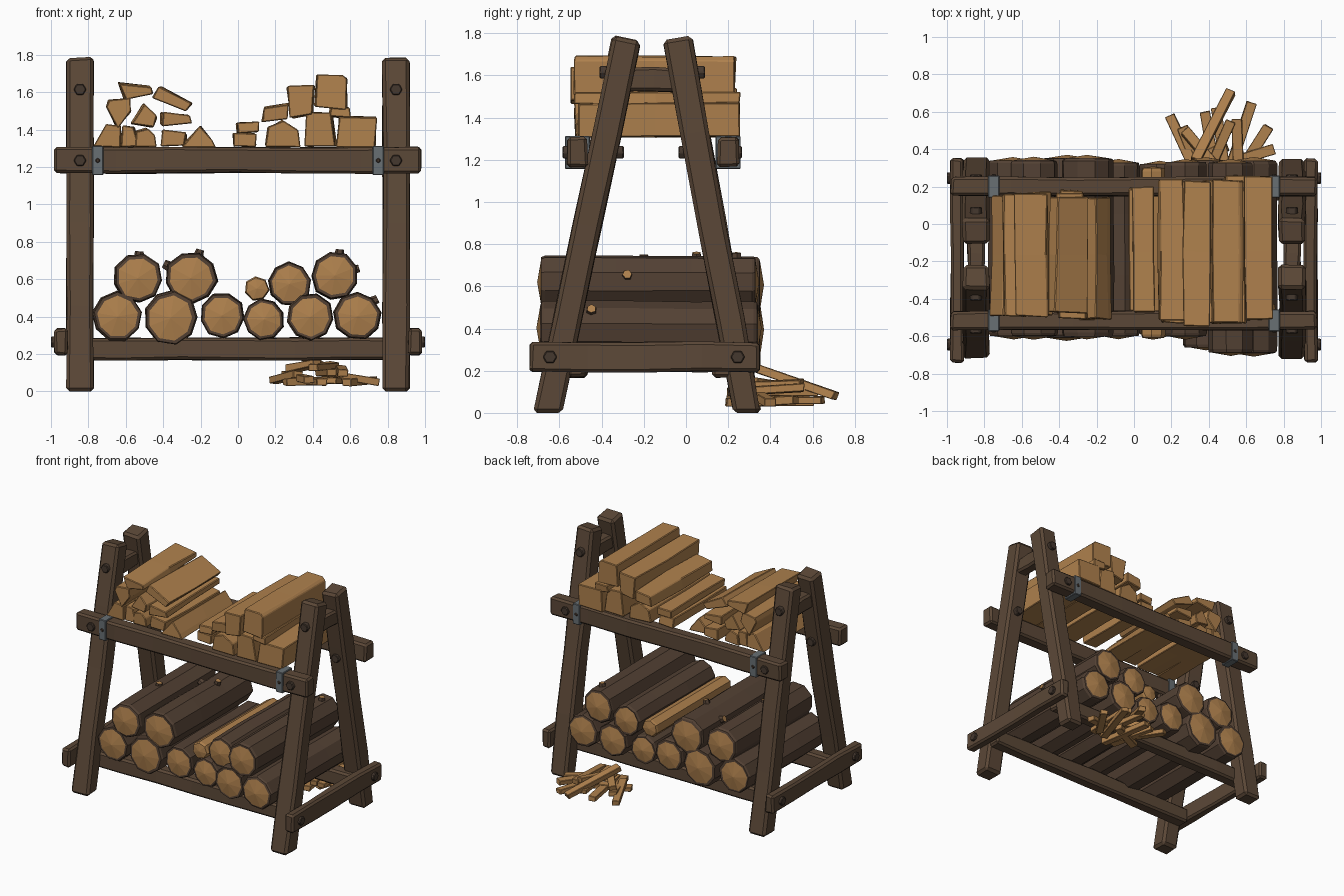
import bpy
import bmesh
import random
from math import cos, sin, pi
from mathutils import Vector

random.seed(4)
if "Cube" in bpy.data.objects:
    bpy.data.objects.remove(bpy.data.objects["Cube"], do_unlink=True)


def material(name, color):
    mat = bpy.data.materials.new(name)
    mat.use_nodes = True
    mat.diffuse_color = (*color, 1)
    mat.node_tree.nodes["Principled BSDF"].inputs["Base Color"].default_value = (*color, 1)
    return mat


TIMBER = material("dark timber", (.105, .064, .038))
BARK = material("bark", (.087, .053, .034))
WOOD = material("cut wood", (.43, .22, .075))
METAL = material("grey metal", (.14, .16, .175))
BOLT = material("dark bolt", (.06, .04, .028))


def jitter(amount):
    return Vector([random.uniform(-amount, amount) for _ in range(3)])


def loft(name, rings, mats, bevel=0.0, bulge=None, wood_ends=False):
    """Skin a row of equal rings and close both ends."""
    mesh = bpy.data.meshes.new(name)
    bm = bmesh.new()
    rows = [[bm.verts.new(p) for p in ring] for ring in rings]
    count = len(rows[0])
    for a, b in zip(rows, rows[1:]):
        for i in range(count):
            j = (i + 1) % count
            bm.faces.new((a[i], a[j], b[j], b[i]))
    caps = [bm.faces.new(rows[0][::-1]), bm.faces.new(rows[-1])]
    bmesh.ops.recalc_face_normals(bm, faces=bm.faces)
    for cap in caps:
        cap.material_index = 1 if wood_ends else 0
    if bulge:
        bmesh.ops.poke(bm, faces=caps, offset=bulge)
    bm.to_mesh(mesh)
    bm.free()
    for mat in mats:
        mesh.materials.append(mat)
    obj = bpy.data.objects.new(name, mesh)
    bpy.context.collection.objects.link(obj)
    if bevel:
        mod = obj.modifiers.new("Worn edges", "BEVEL")
        mod.width = bevel
        mod.segments = 1
        mod.limit_method = "ANGLE"
    return obj


def frame(p0, p1):
    d = (p1 - p0).normalized()
    side = Vector((0, 1, 0)) if abs(d.x) > .9 else Vector((1, 0, 0))
    up = d.cross(side).normalized()
    return up.cross(d), up


def beam(name, p0, p1, w, h, mat=TIMBER, steps=4, rough=.005, bevel=.014, flat_foot=False):
    """Hewn timber between two points."""
    p0, p1 = Vector(p0), Vector(p1)
    side, up = frame(p0, p1)
    rings = []
    for k in range(steps + 1):
        c = p0.lerp(p1, k / steps)
        rings.append([c + side * a * w / 2 + up * b * h / 2 + jitter(rough)
                      for a, b in ((-1, -1), (1, -1), (1, 1), (-1, 1))])
    if flat_foot:
        for p in rings[0]:
            p.z = 0
    return loft(name, rings, [mat], bevel)


def rod(name, p0, p1, r, mats, sides=6, profile=((0, 1), (1, 1)), rough=0.0, **kw):
    """Many-sided rod; profile holds (fraction along, radius factor)."""
    p0, p1 = Vector(p0), Vector(p1)
    side, up = frame(p0, p1)
    turn = random.uniform(0, pi) if rough else 0
    wobble = [1 + random.uniform(-rough, rough) for _ in range(sides)]
    rings = []
    for t, f in profile:
        c = p0.lerp(p1, t) + jitter(rough * r * .5)
        rings.append([c + (side * cos(turn + i * 2 * pi / sides) + up * sin(turn + i * 2 * pi / sides))
                      * r * f * wobble[i] for i in range(sides)])
    return loft(name, rings, mats, **kw)


def bolt(name, p0, p1, r=.034):
    rod(name, p0, p1, r, [BOLT], bevel=.005)


# End frames: leaning legs, spreader, low side rail, bolts
for s, label in ((1, "left"), (-1, "right")):
    x = .845 * s
    beam("front_leg_" + label, (x, -.655, 0), (x, -.28, 1.775), .142, .135, bevel=.018, flat_foot=True)
    beam("back_leg_" + label, (x, .288, 0), (x, -.04, 1.775), .142, .135, bevel=.018, flat_foot=True)
    beam("top_spreader_" + label, (x, -.34, 1.58), (x, .03, 1.58), .09, .115)
    beam("side_rail_" + label, (.945 * s, -.74, .265), (.945 * s, .35, .265), .07, .14)
    for y in (-.645, .245):
        bolt("side_bolt_" + label, (.975 * s, y, .265), (s, y, .265))
    for y0, y1 in ((-.41, -.35), (.03, .09)):
        bolt("spreader_bolt_" + label, (x, y0, 1.615), (x, y1, 1.615))
    for y0, y1 in ((-.585, -.55), (-.35, -.295), (-.035, .02), (.235, .265)):
        bolt("rail_bolt_" + label, (x, y0, 1.235), (x, y1, 1.235))

# Long rails and metal straps
for y, end, out in ((-.515, "front", -1), (.2, "back", 1)):
    beam("upper_rail_" + end, (-.98, y, 1.237), (.98, y, 1.237), .1, .138, steps=6)
    for s in (-1, 1):
        x = .75 * s
        beam("strap_" + end, (x - .03, y, 1.235), (x + .03, y, 1.235), .118, .156, METAL, 1, 0, .004)
        bolt("strap_bolt_" + end, (x, y + .055 * out, 1.235), (x, y + .066 * out, 1.235), .014)
for y, end in ((-.515, "front"), (.175, "back")):
    beam("lower_rail_" + end, (-.91, y, .228), (.91, y, .228), .095, .118, steps=6)

# Round logs: x, z, radius, front end, back end
logs = [(-.645, .4, .132, -.6, .34), (-.36, .395, .145, -.61, .35), (-.085, .405, .12, -.6, .33),
        (.138, .385, .11, -.59, .32), (.385, .4, .126, -.66, .34), (.64, .4, .126, -.69, .34),
        (-.535, .605, .13, -.6, .34), (-.25, .61, .14, -.6, .35),
        (.275, .575, .116, -.6, .33), (.515, .62, .126, -.69, .33)]
bark_profile = ((0, .83), (.002, .95), (.018, 1), (.35, 1.02), (.7, .99), (.982, 1), (.998, .95), (1, .83))
for x, z, r, y0, y1 in logs:
    rod("bark_log", (x, y0, z), (x, y1, z), r, [BARK, WOOD], 9, bark_profile, .04,
        bulge=.018, wood_ends=True)
rod("peeled_log", (.1, -.61, .55), (.1, .3, .55), .066, [WOOD], 7,
    ((0, .9), (.02, 1), (.98, 1), (1, .9)), .06, bulge=.01)

# Cut branch stubs on the logs: base point, outward direction
stubs = [((-.53, -.2, .72), (.1, 0, 1)), ((-.21, .05, .73), (.3, 0, 1)), ((.54, .24, .73), (.1, 0, 1)),
         ((.62, -.28, .65), (1, 0, .3)), ((.72, -.45, .48), (1, 0, .5)), ((-.37, .1, .67), (-1, 0, .5))]
for base, way in stubs:
    base, way = Vector(base), Vector(way).normalized()
    rod("branch_stub", base - way * .03, base + way * .03, .026, [BARK, WOOD], 6,
        ((0, 1.2), (1, .85)), .08, wood_ends=True)


# Split firewood on the upper rails: end outlines as x, z pairs in hundredths
def split_wood(name, outline, y0, y1):
    points = list(zip(outline[::2], outline[1::2]))
    ends = [random.uniform(-.02, .02) for _ in range(2)]
    shift = random.uniform(-.012, .012)
    rings = []
    for k, y in enumerate((y0 + ends[0], (y0 + y1) / 2, y1 + ends[1])):
        rings.append([Vector((x / 100 + shift * k / 2, y, 1 + z / 100)) + jitter(.006) for x, z in points])
    loft(name, rings, [WOOD], .005)


wedges = [(-77, 31, -63, 31, -63, 42, -70, 43), (-63, 31, -53, 31, -56, 41, -62, 42),
          (-55, 31, -43, 31, -44, 37, -48, 41, -54, 39), (-41, 31, -29, 32, -28, 38, -41, 40),
          (-30, 31, -12, 31, -14, 34, -20, 42), (-70, 52, -64, 41, -57, 50, -58, 57, -69, 56),
          (-57, 43, -45, 41, -43, 47, -50, 54), (-41, 42, -25, 44, -26, 48, -40, 49),
          (-64, 65, -60, 56, -45, 59, -46, 63), (-46, 57, -28, 50, -25, 54, -42, 63)]
for outline in wedges:
    split_wood("split_wedge", outline, -.49, .16)

blocks = [(-2, 31, 10, 31, 10, 38, -2, 38), (0, 38, 11, 39, 11, 44, 0, 44),
          (15, 31, 33, 31, 32, 40, 24, 45, 16, 41), (13, 44, 27, 46, 27, 54, 14, 52),
          (28, 46, 40, 48, 41, 64, 26, 63), (36, 31, 52, 31, 50, 49, 37, 49),
          (41, 52, 58, 51, 58, 67, 56, 69, 42, 69), (49, 47, 60, 46, 60, 52, 50, 52),
          (52, 31, 73, 31, 74, 47, 54, 47)]
for i, outline in enumerate(blocks):
    split_wood("split_block", outline, -.48 if i < 2 else -.53, .19 if i < 2 else .24)

# Kindling heap behind the rack: start and end of each stick
sticks = [((.33, .34, .21), (.52, .71, .08)), ((.32, .3, .09), (.19, .58, .06)),
          ((.38, .2, .06), (.26, .52, .09)), ((.45, .19, .05), (.38, .6, .05)),
          ((.5, .2, .1), (.44, .62, .1)), ((.5, .25, .06), (.63, .65, .06)),
          ((.56, .2, .1), (.55, .56, .12)), ((.58, .3, .05), (.72, .52, .06)),
          ((.25, .3, .05), (.5, .42, .06)), ((.4, .28, .13), (.52, .55, .14)),
          ((.55, .34, .08), (.75, .4, .05)), ((.42, .32, .15), (.27, .5, .12))]
for p0, p1 in sticks:
    beam("kindling_stick", p0, p1, .055, .038, WOOD, 1, .004, .003)
